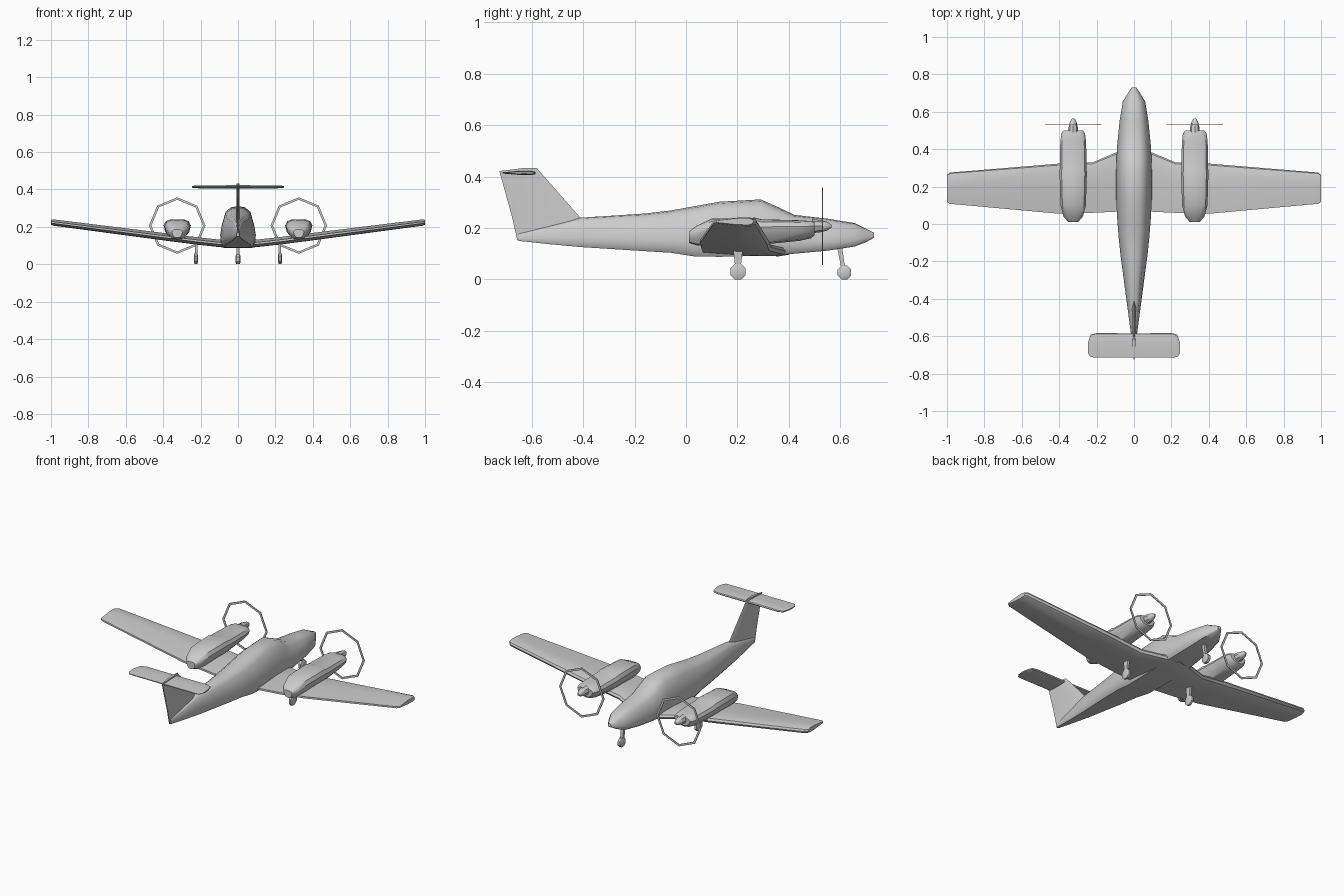
import bpy, bmesh, math

if "Cube" in bpy.data.objects:
    bpy.data.objects.remove(bpy.data.objects["Cube"])


def loft(name, rings, closed=False, mirror=False, angle=35):
    """Skin a row of equal-length rings into one object."""
    bm = bmesh.new()
    rows = [[bm.verts.new(p) for p in r] for r in rings]
    n = len(rows[0])
    pairs = list(zip(rows, rows[1:]))
    if closed:
        pairs.append((rows[-1], rows[0]))
    else:
        bm.faces.new(rows[0])
        bm.faces.new(rows[-1])
    for a, b in pairs:
        for i in range(n):
            j = (i + 1) % n
            bm.faces.new((a[i], a[j], b[j], b[i]))
    bmesh.ops.recalc_face_normals(bm, faces=bm.faces)
    me = bpy.data.meshes.new(name)
    bm.to_mesh(me)
    bm.free()
    ob = bpy.data.objects.new(name, me)
    bpy.context.collection.objects.link(ob)
    bpy.ops.object.select_all(action='DESELECT')
    ob.select_set(True)
    bpy.context.view_layer.objects.active = ob
    bpy.ops.object.shade_smooth_by_angle(angle=math.radians(angle))
    if mirror:
        ob.modifiers.new("mirror", 'MIRROR').use_mirror_merge = False
    return ob


def body_ring(half, cx, y, w, z0, z1):
    """Cross-section from a half outline (width, height fractions)."""
    pts = half + [(-u, v) for u, v in half[-2:0:-1]]
    return [(cx + u * w, y, z0 + v * (z1 - z0)) for u, v in pts]


def circle(cx, cy, cz, r, axis, n=8, turn=0.0):
    out = []
    for i in range(n):
        a = 2 * math.pi * i / n + turn
        c, s = r * math.cos(a), r * math.sin(a)
        out.append({'x': (cx, cy + c, cz + s), 'y': (cx + c, cy, cz + s),
                    'z': (cx + c, cy + s, cz)}[axis])
    return out


def foil(x, front, back, z, t):
    """Simple wing section at span position x."""
    prof = [(0, 0), (.03, .32), (.14, .5), (.45, .5), (1, .14),
            (1, -.14), (.45, -.45), (.14, -.5), (.03, -.32)]
    return [(x, front + u * (back - front), z + v * t) for u, v in prof]


# Fuselage: y, half width, bottom, top
cabin = [(0, 1), (.4, .97), (.7, .86), (.92, .52), (1, .3), (.96, .1), (.8, 0), (0, 0)]
stations = [(.73, .012, .162, .182), (.70, .032, .145, .197), (.655, .06, .128, .219),
            (.55, .077, .112, .236), (.42, .09, .100, .251), (.36, .093, .096, .280),
            (.29, .095, .092, .311), (.13, .095, .088, .302), (.03, .09, .090, .284),
            (-.06, .083, .104, .268), (-.16, .073, .110, .256), (-.41, .040, .126, .240),
            (-.53, .024, .137, .208), (-.65, .008, .150, .178)]
loft("fuselage", [body_ring(cabin, 0, *s) for s in stations], angle=40)

# Wings with root fairing and blunt tips
loft("wing", [foil(0, .41, .07, .108, .036), foil(.09, .385, .066, .111, .04),
              foil(.22, .33, .06, .125, .04), foil(.40, .323, .055, .148, .04),
              foil(.985, .275, .108, .223, .034), foil(1.0, .262, .118, .225, .026)],
     mirror=True)

# Engine nacelles
pod = [(0, 1), (.55, .99), (.85, .9), (1, .7), (.88, .38), (.5, .06), (0, 0)]
EX, PZ = .325, .207
nac = [(.50, .052, .172, .222), (.485, .063, .160, .227), (.44, .069, .150, .230),
       (.29, .072, .135, .234), (.27, .073, .132, .240), (.10, .068, .130, .236),
       (.04, .052, .133, .208), (.012, .028, .142, .186)]
loft("engine_nacelle", [body_ring(pod, EX, *s) for s in nac], mirror=True)

# Spinners
loft("spinner", [circle(EX, y, PZ, r, 'y') for y, r in
                 ((.49, .027), (.52, .024), (.548, .017), (.565, .006))],
     mirror=True, angle=40)

# Propeller rings: thin octagonal hoops
hoop = []
for i in range(8):
    a = math.pi * i / 4
    hoop.append([(EX + r * math.cos(a), y, PZ + r * math.sin(a))
                 for r, y in ((.138, .529), (.151, .529), (.151, .533), (.138, .533))])
loft("propeller_ring", hoop, closed=True, mirror=True, angle=20)

# Fin: swept blade, front and back edges per height
fin = []
for z0, z1, ya, yb, t in ((.15, .19, -.36, -.655, .010), (.24, .24, -.41, -.675, .010),
                          (.433, .421, -.58, -.725, .008)):
    fin.append([(0, ya, z0 if z0 > .2 else .20), (t, ya - .05, z0 if z0 > .2 else .19),
                (.003, yb, z1 if z1 > .2 else .152), (-.003, yb, z1 if z1 > .2 else .152),
                (-t, ya - .05, z0 if z0 > .2 else .19)])
loft("tail_fin", fin)

# Tailplane on top of the fin
loft("tailplane", [foil(0, -.585, -.713, .414, .018), foil(.20, -.583, -.713, .414, .016),
                   foil(.232, -.592, -.712, .414, .013), foil(.246, -.635, -.69, .414, .008)],
     mirror=True)


# Landing gear: octagonal wheels and tapered legs
def wheel(name, x, y, r, w, mirror):
    loft(name, [circle(x + d, y, r, q, 'x', 8, math.pi / 8) for d, q in
                ((-w, r * .75), (-w * .6, r * 1.07), (w * .6, r * 1.07), (w, r * .75))],
         mirror=mirror)


def leg(name, x, low, high, w, mirror):
    loft(name, [[(x - w, y - d, z), (x + w, y - d, z), (x + w, y + d, z), (x - w, y + d, z)]
                for y, z, d in (low, high)], mirror=mirror)


wheel("main_wheel", .225, .202, .030, .010, True)
leg("main_leg", .223, (.202, .03, .009), (.202, .125, .019), .007, True)
wheel("nose_wheel", 0, .615, .027, .013, False)
leg("nose_leg", 0, (.613, .03, .007), (.595, .135, .010), .009, False)
